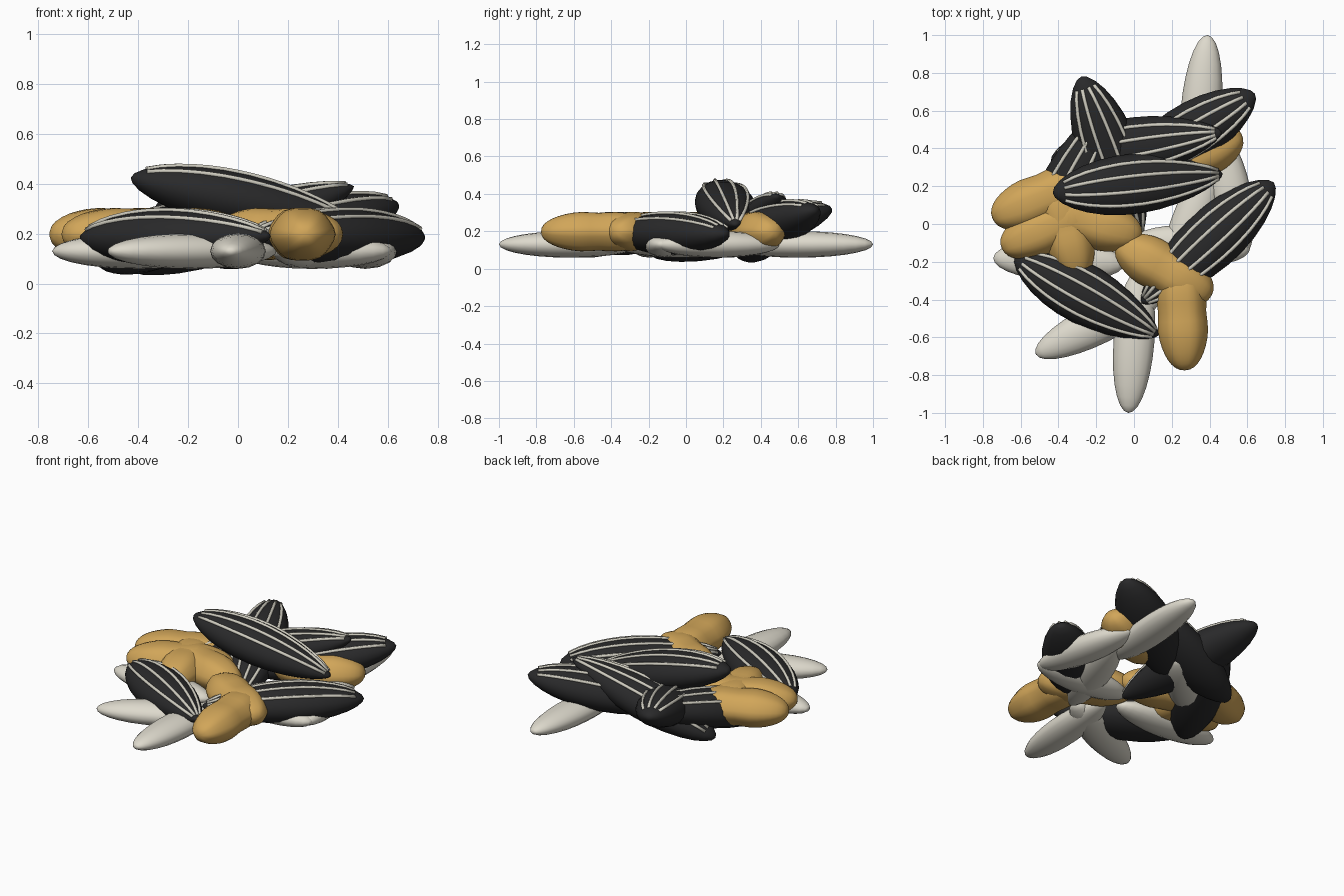
import bpy, math
from mathutils import Vector

if "Cube" in bpy.data.objects:
    bpy.data.objects.remove(bpy.data.objects["Cube"])


def material(name, col):
    m = bpy.data.materials.new(name)
    m.diffuse_color = (*col, 1)
    m.use_nodes = True
    m.node_tree.nodes["Principled BSDF"].inputs["Base Color"].default_value = m.diffuse_color
    return m


BLACK = material("black husk", (0.022, 0.022, 0.023))
STRIPE = material("pale stripe", (0.62, 0.60, 0.52))
CREAM = material("cream kernel", (0.73, 0.70, 0.61))
TAN = material("tan shell", (0.64, 0.38, 0.10))


def frame(a, b):
    # axis, sideways and upward directions of a piece lying from a to b
    axis = (b - a).normalized()
    side = Vector((0, 0, 1)).cross(axis).normalized()
    return side, axis.cross(side)


def add_mesh(name, verts, faces, mat):
    me = bpy.data.meshes.new(name)
    me.from_pydata(verts, [], faces)
    me.materials.append(mat)
    for p in me.polygons:
        p.use_smooth = True
    ob = bpy.data.objects.new(name, me)
    bpy.context.collection.objects.link(ob)
    return ob


def spindle(name, a, b, wide, thick, profile, mat, segs=18, rings=14, ridge=0.0):
    # closed body of revolution with an oval section
    a, b = Vector(a), Vector(b)
    side, up = frame(a, b)
    verts, faces = [a], []
    for i in range(1, rings):
        t = 0.5 - 0.5 * math.cos(math.pi * i / rings)
        c, r = a.lerp(b, t), profile(t)
        for k in range(segs):
            g = 2 * math.pi * k / segs
            q = r * (1 + ridge * math.cos(6 * g))
            verts.append(c + side * (wide * q * math.cos(g)) + up * (thick * q * math.sin(g)))
    verts.append(b)
    end = len(verts) - 1
    for k in range(segs):
        n = (k + 1) % segs
        faces.append((0, 1 + n, 1 + k))
        last = 1 + (rings - 2) * segs
        faces.append((end, last + k, last + n))
        for i in range(rings - 2):
            p = 1 + i * segs
            faces.append((p + k, p + n, p + segs + n, p + segs + k))
    return add_mesh(name, verts, faces, mat)


def oval(t):
    return math.sqrt(max(0, 4 * t * (1 - t)))


def teardrop(t):
    return math.sin(math.pi * t ** 0.88) ** 0.63


def two_lobed(t):
    return oval(t) ** 0.9 * (1 - 0.1 * math.exp(-((t - 0.5) / 0.12) ** 2))


def tube(name, pts, rad, mat, segs=6):
    # thin raised stripe following a line of points
    verts, faces = [], []
    for i, p in enumerate(pts):
        d = pts[min(i + 1, len(pts) - 1)] - pts[max(i - 1, 0)]
        u = d.cross(Vector((0, 0, 1))).normalized()
        v = u.cross(d).normalized()
        for k in range(segs):
            g = 2 * math.pi * k / segs
            verts.append(p + (u * math.cos(g) + v * math.sin(g)) * rad)
    for i in range(len(pts) - 1):
        for k in range(segs):
            n = (k + 1) % segs
            faces.append((i * segs + k, i * segs + n, (i + 1) * segs + n, (i + 1) * segs + k))
    faces.append(tuple(range(segs - 1, -1, -1)))
    faces.append(tuple(range((len(pts) - 1) * segs, len(pts) * segs)))
    return add_mesh(name, verts, faces, mat)


# striped black seeds: blunt end, pointed end
SEEDS = [
    ((-0.43, 0.165, 0.425), (0.47, 0.265, 0.235)),
    ((-0.44, 0.33, 0.06), (0.465, 0.485, 0.39)),
    ((0.64, 0.69, 0.315), (-0.12, 0.22, 0.13)),
    ((-0.28, 0.78, 0.32), (0.03, -0.07, 0.085)),
    ((-0.54, -0.20, 0.085), (-0.10, 0.65, 0.28)),
    ((0.74, 0.22, 0.185), (0.04, -0.42, 0.19)),
    ((-0.63, -0.17, 0.18), (0.13, -0.59, 0.19)),
]
W, T = 0.16, 0.114
for n, (a, b) in enumerate(SEEDS, 1):
    spindle(f"striped_seed_{n}", a, b, W, T, teardrop, BLACK)
    va, vb = Vector(a), Vector(b)
    side, up = frame(va, vb)
    for s, deg in enumerate((46, 75, 105, 134), 1):
        g = math.radians(deg)
        pts = []
        for i in range(15):
            t = 0.06 + 0.91 * i / 14
            r = teardrop(t)
            pts.append(va.lerp(vb, t) + side * (W * r * math.cos(g)) + up * (T * r * math.sin(g)))
        tube(f"seed_stripe_{n}_{s}", pts, 0.010, STRIPE)

# smooth cream kernels lying flat underneath
KERNELS = [
    ((0.39, 1.0), (0.32, 0.20)),
    ((0.58, -0.16), (0.44, 0.50)),
    ((0.17, -0.38), (0.42, 0.34)),
    ((-0.02, -0.10), (0.615, -0.13)),
    ((-0.52, -0.69), (0.15, -0.36)),
    ((-0.03, -1.0), (0.03, -0.24)),
    ((-0.745, -0.18), (-0.05, -0.21)),
    ((0.04, 0.42), (-0.46, 0.0)),
]
for n, (a, b) in enumerate(KERNELS, 1):
    spindle(f"cream_kernel_{n}", (*a, 0.13), (*b, 0.13), 0.108, 0.071, oval, CREAM, segs=16)

# two-lobed tan nuts
NUTS = [
    ((-0.75, 0.03), (-0.20, 0.25)),
    ((-0.70, -0.13), (-0.12, 0.13)),
    ((-0.29, -0.29), (-0.44, 0.28)),
    ((0.04, -0.07), (-0.54, 0.10)),
    ((0.27, -0.775), (0.24, -0.16)),
    ((-0.09, -0.10), (0.41, -0.38)),
    ((0.57, 0.475), (0.08, 0.25)),
]
for n, (a, b) in enumerate(NUTS, 1):
    spindle(f"tan_nut_{n}", (*a, 0.198), (*b, 0.198), 0.138, 0.115, two_lobed, TAN,
            segs=24, rings=20, ridge=0.025)
